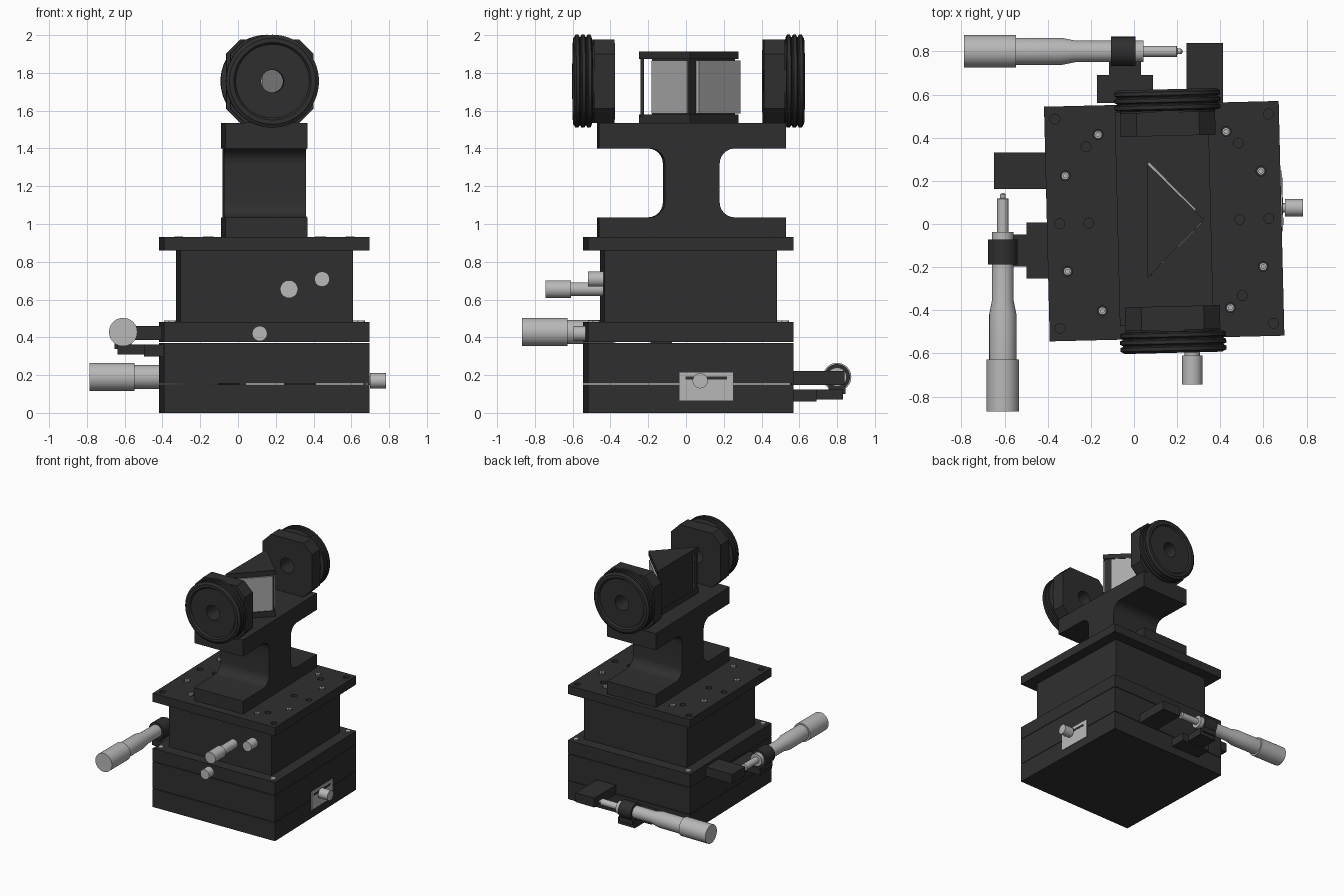
import bpy, bmesh
from math import sin, cos, pi, radians
from mathutils import Matrix, Vector

if "Cube" in bpy.data.objects:
    bpy.data.objects.remove(bpy.data.objects["Cube"])


def material(name, v):
    m = bpy.data.materials.new(name)
    m.diffuse_color = (v, v, v, 1)
    m.use_nodes = True
    m.node_tree.nodes["Principled BSDF"].inputs["Base Color"].default_value = m.diffuse_color
    return m


DARK = material("black_anodised", 0.028)
STEEL = material("steel", 0.48)
MIRROR = material("mirror", 0.4)
I = Matrix.Identity(4)
# The stacked stages and optics are all turned slightly about one centre
STAGE = Matrix.Translation((0.14, 0.013, 0)) @ Matrix.Rotation(radians(1.4), 4, 'Z')


def make(name, bm, mat, M=I, smooth=False):
    bmesh.ops.recalc_face_normals(bm, faces=bm.faces)
    bm.transform(M)
    me = bpy.data.meshes.new(name)
    bm.to_mesh(me)
    bm.free()
    ob = bpy.data.objects.new(name, me)
    bpy.context.collection.objects.link(ob)
    me.materials.append(mat)
    if smooth:
        bpy.ops.object.select_all(action='DESELECT')
        ob.select_set(True)
        bpy.context.view_layer.objects.active = ob
        bpy.ops.object.shade_smooth_by_angle(angle=radians(30))
    return ob


def box(name, lo, hi, mat=DARK, M=I):
    bm = bmesh.new()
    bmesh.ops.create_cube(bm, size=1)
    lo, hi = Vector(lo), Vector(hi)
    T = Matrix.Translation((lo + hi) / 2) @ Matrix.Diagonal((*(hi - lo), 1))
    return make(name, bm, mat, M @ T)


def prism(name, pts, z0, z1, mat=DARK, M=I, smooth=False):
    bm = bmesh.new()
    f = bm.faces.new([bm.verts.new((x, y, z0)) for x, y in pts])
    r = bmesh.ops.extrude_face_region(bm, geom=[f], use_keep_orig=True)
    top = [v for v in r["geom"] if isinstance(v, bmesh.types.BMVert)]
    bmesh.ops.translate(bm, verts=top, vec=(0, 0, z1 - z0))
    return make(name, bm, mat, M, smooth)


def lathe_into(bm, pts, T, n=48):
    vs = [bm.verts.new((r, 0, h)) for r, h in pts]
    es = [bm.edges.new(p) for p in zip(vs, vs[1:])]
    old = set(bm.verts) - set(vs)
    bmesh.ops.spin(bm, geom=vs + es, axis=(0, 0, 1), cent=(0, 0, 0), angle=2 * pi, steps=n)
    new = [v for v in bm.verts if v not in old]
    bmesh.ops.remove_doubles(bm, verts=new, dist=1e-5)
    bmesh.ops.transform(bm, matrix=T, verts=[v for v in bm.verts if v not in old])


def lathe(name, pts, mat, M=I, n=48):
    bm = bmesh.new()
    lathe_into(bm, pts, I, n)
    return make(name, bm, mat, M, True)


def aim(loc, d):
    return Matrix.Translation(loc) @ Vector(d).to_track_quat('Z', 'Y').to_matrix().to_4x4()


def rod(r, h0, h1):
    return [(0, h0), (r, h0), (r, h1), (0, h1)]


def cut(ob, cutter):
    cutter.hide_render = True
    m = ob.modifiers.new("cut", 'BOOLEAN')
    m.operation, m.object, m.solver = 'DIFFERENCE', cutter, 'EXACT'
    bpy.context.view_layer.objects.active = ob
    bpy.ops.object.modifier_apply(modifier=m.name)
    bpy.data.objects.remove(cutter)


# Base stage layers with thin gaps
S = 0.544
for name, z0, z1 in (("base_bottom", 0, 0.151), ("base_middle", 0.155, 0.371), ("base_top", 0.375, 0.48)):
    box(name, (-S, -S, z0), (S, S, z1), M=STAGE)
for i in (-1, 1):
    for j in (-1, 1):
        lathe("base_screw", rod(0.02, 0.47, 0.49), STEEL, STAGE @ Matrix.Translation((i * 0.5, j * 0.5, 0)), 24)

# Upper housing, split by a vertical seam
box("housing_main", (-0.28, -0.457, 0.48), (0.457, 0.457, 0.86), M=STAGE)
box("housing_side", (-0.457, -0.457, 0.48), (-0.281, 0.457, 0.86), M=STAGE)

# Top plate with drilled holes and socket screws
plate = box("top_plate", (-S, -S, 0.86), (S, S, 0.93), M=STAGE)
holes = [(i * 0.495, j * 0.485) for i in (-1, 1) for j in (-1, 1)]
holes += [(x, 0) for x in (-0.485, -0.35, 0.35, 0.485)]
holes += [(0.5 * cos(radians(a)), 0.5 * sin(radians(a))) for a in (45, 135, 315)]
screws = [(0.505 * cos(radians(a)), 0.505 * sin(radians(a))) for b in (0, 180) for a in (b - 54, b - 26, b + 26, b + 54)]
bm = bmesh.new()
for x, y in holes + screws:
    lathe_into(bm, rod(0.023, 0.89, 0.95), Matrix.Translation((x, y, 0)), 24)
cut(plate, make("hole_cutter", bm, DARK, STAGE))
for x, y in screws:
    lathe("plate_screw", [(0, 0.915), (0.009, 0.915), (0.009, 0.934), (0.018, 0.934), (0.018, 0.889), (0, 0.889)],
          STEEL, STAGE @ Matrix.Translation((x, y, 0)), 24)

# I-shaped pedestal with filleted web
L, w, r = 0.495, 0.145, 0.08
side = [(L, 0.93), (L, 1.035)]
side += [(w + r + r * cos(radians(a)), 1.035 + r + r * sin(radians(a))) for a in range(270, 179, -15)]
side += [(w + r + r * cos(radians(a)), 1.40 - r + r * sin(radians(a))) for a in range(180, 89, -15)]
side += [(L, 1.40), (L, 1.535)]
profile = [(x + 0.015, z) for x, z in side] + [(0.015 - x, z) for x, z in reversed(side)]
YZX = Matrix(((0, 0, 1, 0), (1, 0, 0, 0), (0, 1, 0, 0), (0, 0, 0, 1)))
prism("pedestal", profile, -0.217, 0.217, M=STAGE @ YZX, smooth=True)

# Two aperture mounts: chamfered block plus ribbed ring, bored through
h, c = 0.22, 0.075
octagon = [(h, c - h), (h, h - c), (h - c, h), (c - h, h), (-h, h - c), (-h, c - h), (c - h, -h), (h - c, -h)]
ring = [(0.06, 0), (0.22, 0), (0.22, 0.008)]
for k in range(3):
    a = 0.01 + k * 0.032
    ring += [(0.234, a), (0.246, a + 0.006), (0.246, a + 0.022), (0.234, a + 0.028)]
ring += [(0.228, 0.107), (0.205, 0.107), (0.195, 0.094), (0.06, 0.094), (0.06, 0)]
XZY = Matrix(((1, 0, 0, 0), (0, 0, -1, 0), (0, 1, 0, 0), (0, 0, 0, 1)))
for s, side_name in ((-1, "front"), (1, "back")):
    z0, z1 = sorted((-s * 0.395, -s * 0.505))
    block = prism(side_name + "_mount_block", octagon, z0, z1,
                  M=STAGE @ Matrix.Translation((0.028, 0, 1.756)) @ XZY)
    cut(block, lathe("bore_cutter", rod(0.06, 0.3, 0.6), DARK, STAGE @ aim((0.028, 0, 1.756), (0, s, 0))))
    lathe(side_name + "_mount_ring", ring, DARK, STAGE @ aim((0.028, s * 0.504, 1.756), (0, s, 0)), 64)

# Triangular mirror holder between the mounts
tri = [(0.062, 0.278), (0.062, -0.25), (0.325, 0.02)]
prism("mirror_holder_top", tri, 1.873, 1.912)
prism("mirror_holder_bottom", tri, 1.53, 1.58)
prism("mirror_holder_core", [(0.064, 0.26), (0.064, -0.18), (0.12, -0.18), (0.312, 0.02)], 1.575, 1.88)
box("mirror_holder_post", (0.063, -0.24, 1.57), (0.08, -0.222, 1.88))
prism("front_mirror", [(0.11, -0.18), (0.13, -0.183), (0.315, 0.005), (0.3, 0.015)], 1.585, 1.865, MIRROR)
prism("back_mirror", [(0.275, 0.05), (0.287, 0.068), (0.07, 0.288), (0.06, 0.275)], 1.585, 1.865, MIRROR)


# Micrometer drive, local +x along spindle, +y away from the stage
def micrometer(tag, M):
    A = M @ aim((0, 0, 0), (1, 0, 0))
    lathe(tag + "_micrometer", [(0, 0), (0.075, 0), (0.075, 0.24), (0.063, 0.24), (0.063, 0.45), (0.05, 0.515),
                                (0.05, 0.83), (0.026, 0.83), (0.026, 0.985), (0.013, 0.988), (0.013, 1.004),
                                (0.006, 1.012), (0, 1.012)], STEEL, A)
    lathe(tag + "_clamp_ring", [(0.049, 0.68), (0.068, 0.68), (0.068, 0.795), (0.049, 0.795), (0.049, 0.68)], DARK, A)
    box(tag + "_clamp_neck", (0.68, -0.045, -0.09), (0.795, 0.045, -0.052), M=M)
    box(tag + "_clamp_arm", (0.67, -0.12, -0.12), (0.82, 0.03, -0.065), M=M)
    box(tag + "_clamp_pad", (0.615, -0.24, -0.13), (0.875, -0.11, -0.065), M=M)
    box(tag + "_stop_block", (1.03, -0.25, -0.042), (1.2, 0.04, 0.033), M=M)


micrometer("back", Matrix.Translation((-0.787, 0.8, 0.19)))
micrometer("left", Matrix.Translation((-0.608, -0.868, 0.428)) @ Matrix.Rotation(pi / 2, 4, 'Z'))

# Front adjustment knobs
lathe("tilt_knob", [(0, 0), (0.036, 0), (0.036, 0.17), (0.047, 0.17), (0.047, 0.305), (0, 0.305)],
      STEEL, aim((0.27, -0.44, 0.655), (0, -1, 0)))
lathe("housing_knob", rod(0.04, 0, 0.09), STEEL, aim((0.445, -0.43, 0.708), (0, -1, 0)))
lathe("base_knob", rod(0.04, 0, 0.07), STEEL, aim((0.115, -0.525, 0.42), (0, -1, 0)))

# Right-hand lock plate with slot and knob
box("lock_plate", (0.53, -0.06, 0.065), (0.55, 0.222, 0.215), STEEL, STAGE)
box("lock_slot", (0.54, -0.03, 0.176), (0.552, 0.19, 0.192), DARK, STAGE)
lathe("lock_knob", [(0, 0), (0.022, 0), (0.022, 0.035), (0.04, 0.035), (0.04, 0.118), (0, 0.118)],
      STEEL, aim((0.665, 0.075, 0.17), (1, 0, 0)))
